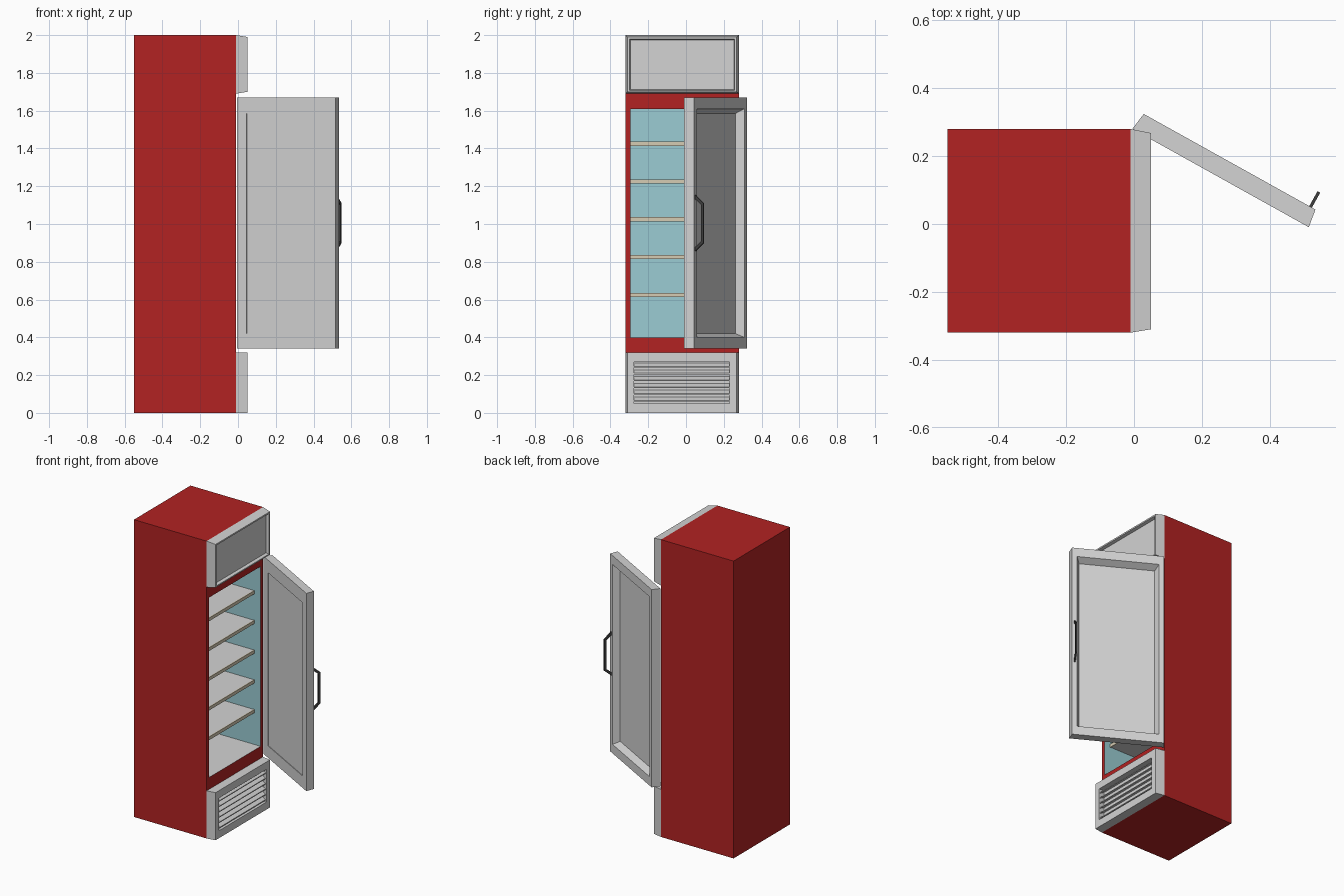
import bpy, bmesh
from math import sin, cos, radians
from mathutils import Matrix, Vector

cube = bpy.data.objects.get("Cube")
if cube:
    bpy.data.objects.remove(cube, do_unlink=True)


def material(name, srgb):
    lin = [(c / 255 / 12.92 if c < 11 else ((c / 255 + 0.055) / 1.055) ** 2.4) for c in srgb]
    m = bpy.data.materials.new(name)
    m.use_nodes = True
    m.diffuse_color = (*lin, 1)
    m.node_tree.nodes["Principled BSDF"].inputs["Base Color"].default_value = (*lin, 1)
    return m


red = material("cabinet red", (178, 34, 34))
grey = material("light grey", (211, 211, 211))
blue = material("interior blue", (155, 204, 211))
cream = material("shelf edge cream", (214, 204, 180))
dark = material("handle dark grey", (62, 62, 62))

# Frames map (across, outward, up) to the model
BODY = Matrix(((0, 1, 0, 0), (1, 0, 0, 0), (0, 0, 1, 0), (0, 0, 0, 1)))
DOOR = Matrix.Translation((-0.005, 0.28, 0)) @ Matrix.Rotation(radians(-29.1), 4, 'Z')


def finish(name, bm, mats, frame):
    bmesh.ops.recalc_face_normals(bm, faces=bm.faces)
    bm.transform(frame)
    if frame.determinant() < 0:
        bmesh.ops.reverse_faces(bm, faces=bm.faces)
    mesh = bpy.data.meshes.new(name)
    bm.to_mesh(mesh)
    bm.free()
    for m in mats:
        mesh.materials.append(m)
    obj = bpy.data.objects.new(name, mesh)
    bpy.context.collection.objects.link(obj)
    return obj


def loft(name, rings, mats, frame=BODY):
    """Join rectangles (across0, across1, z0, z1, outward) and cap both ends."""
    bm = bmesh.new()
    loops = [[bm.verts.new(p) for p in ((a, d, z0), (b, d, z0), (b, d, z1), (a, d, z1))]
             for a, b, z0, z1, d in rings]
    bm.faces.new(loops[0])
    bm.faces.new(loops[-1])
    for p, q in zip(loops, loops[1:]):
        for i in range(4):
            j = (i + 1) % 4
            bm.faces.new((p[i], p[j], q[j], q[i]))
    return finish(name, bm, mats, frame)


def prism(name, profile, a, b, mat, frame=BODY):
    """Extrude an (outward, z) profile across from a to b."""
    bm = bmesh.new()
    face = bm.faces.new([bm.verts.new((a, d, z)) for d, z in profile])
    new = bmesh.ops.extrude_face_region(bm, geom=[face])["geom"]
    bmesh.ops.translate(bm, vec=(b - a, 0, 0),
                        verts=[v for v in new if isinstance(v, bmesh.types.BMVert)])
    return finish(name, bm, [mat], frame)


def block(name, a, b, z0, z1, d0, d1, mat):
    return loft(name, [(a, b, z0, z1, d0), (a, b, z0, z1, d1)], [mat])


# Cabinet shell with lined cavity
L, R, FRONT, BACK = -0.32, 0.28, -0.01, -0.50
IL, IR, IZ0, IZ1 = -0.295, 0.255, 0.40, 1.61
cabinet = loft("cabinet", [(L, R, 0, 2, -0.55), (L, R, 0, 2, FRONT),
                           (IL, IR, IZ0, IZ1, FRONT), (IL, IR, IZ0, IZ1, BACK)],
               [red, blue, grey])
for f in cabinet.data.polygons:
    c = f.center
    if IL - 0.01 < c.y < IR + 0.01 and IZ0 - 0.01 < c.z < IZ1 + 0.01 and -0.51 < c.x < FRONT - 0.01:
        f.material_index = 2 if abs(f.normal.z) > 0.5 else 1

# Shelves with edge strips
for i in range(5):
    top = 0.635 + i * 0.2
    block(f"shelf_{i + 1}", IL, IR, top - 0.02, top, BACK, -0.063, grey)
    block(f"shelf_edge_{i + 1}", IL, IR, top - 0.021, top + 0.001, -0.063, -0.055, cream)

# Header panel with recessed face
loft("header_panel", [(L, R, 1.69, 2, FRONT), (L + 0.01, R - 0.012, 1.70, 1.99, 0.05),
                      (L + 0.022, R - 0.022, 1.708, 1.98, 0.05),
                      (L + 0.027, R - 0.027, 1.713, 1.975, 0.03)], [grey])

# Base panel with louvred vent
loft("base_panel", [(L, R, 0, 0.32, FRONT), (L + 0.01, R - 0.012, 0, 0.32, 0.05),
                    (-0.275, 0.23, 0.05, 0.27, 0.05), (-0.275, 0.23, 0.05, 0.27, 0.01)], [grey])
for i in range(6):
    z = 0.066 + i * 0.036
    prism(f"vent_slat_{i + 1}", [(0.01, z + 0.012), (0.01, z + 0.018), (0.044, z), (0.044, z - 0.006)],
          -0.275, 0.23, grey)

# Open door: shallow inner pane, tapered rim, deep outer recess
loft("door", [(0.057, 0.54, 0.42, 1.585, 0.004), (0.057, 0.54, 0.42, 1.585, 0),
              (0, 0.595, 0.34, 1.67, 0), (0.008, 0.587, 0.34, 1.67, 0.055),
              (0.04, 0.555, 0.40, 1.61, 0.055), (0.06, 0.535, 0.42, 1.585, 0.012)],
     [grey], DOOR)

# Bracket handle, mirrored about its middle height
half = [(0.053, 0.15), (0.105, 0.105)]
inner = [(0.091, 0.097), (0.053, 0.128)]
outline = [(d, 1.005 + h) for d, h in half]
outline += [(d, 1.005 - h) for d, h in reversed(half)]
outline += [(d, 1.005 - h) for d, h in reversed(inner)]
outline += [(d, 1.005 + h) for d, h in inner]
prism("door_handle", outline, 0.566, 0.575, dark, DOOR)
